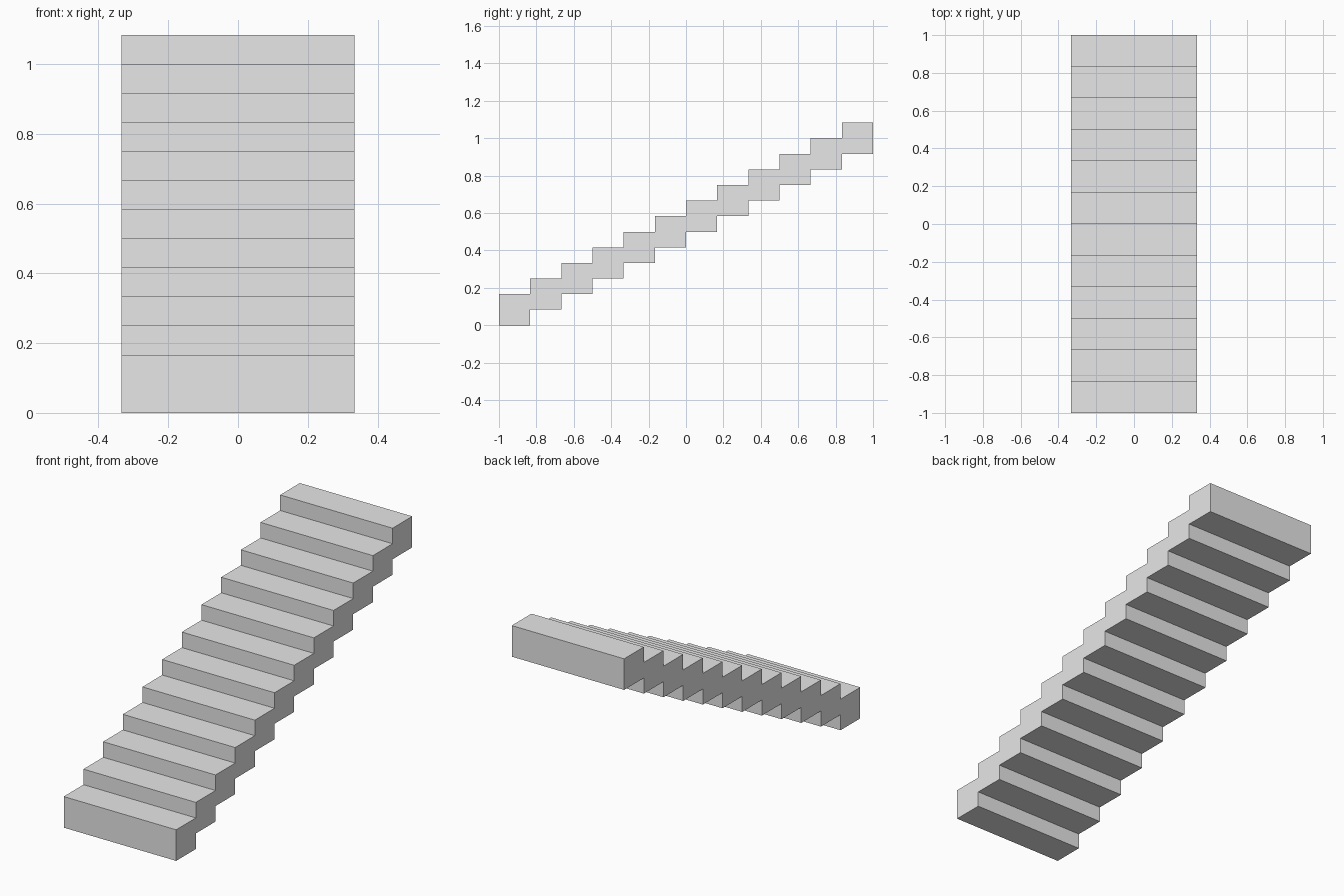
import bpy
import bmesh

STEPS = 12
WIDTH = 2 / 3
TREAD = 2 / STEPS
RISE = TREAD / 2
THICKNESS = TREAD

cube = bpy.data.objects.get("Cube")
if cube:
    bpy.data.objects.remove(cube, do_unlink=True)

# Plain grey material
grey = bpy.data.materials.new("light grey")
grey.use_nodes = True
colour = (0.8, 0.8, 0.8, 1)
grey.diffuse_color = colour
for node in grey.node_tree.nodes:
    if node.type == "BSDF_PRINCIPLED":
        node.inputs["Base Color"].default_value = colour

# Side profile: stepped upper edge going up, stepped underside coming back
upper, lower = [], []
for i in range(STEPS):
    for y in (-1 + i * TREAD, -1 + (i + 1) * TREAD):
        upper.append((y, i * RISE + THICKNESS))
        lower.append((y, i * RISE))
profile = lower + upper[::-1]

# Extrude the profile across the width of the flight
bm = bmesh.new()
side = bm.faces.new([bm.verts.new((-WIDTH / 2, y, z)) for y, z in profile])
result = bmesh.ops.extrude_face_region(bm, geom=[side])
new_verts = [g for g in result["geom"] if isinstance(g, bmesh.types.BMVert)]
bmesh.ops.translate(bm, verts=new_verts, vec=(WIDTH, 0, 0))
bmesh.ops.recalc_face_normals(bm, faces=bm.faces)

mesh = bpy.data.meshes.new("stair_flight")
bm.to_mesh(mesh)
bm.free()
mesh.materials.append(grey)
stairs = bpy.data.objects.new("stair_flight", mesh)
bpy.context.collection.objects.link(stairs)
